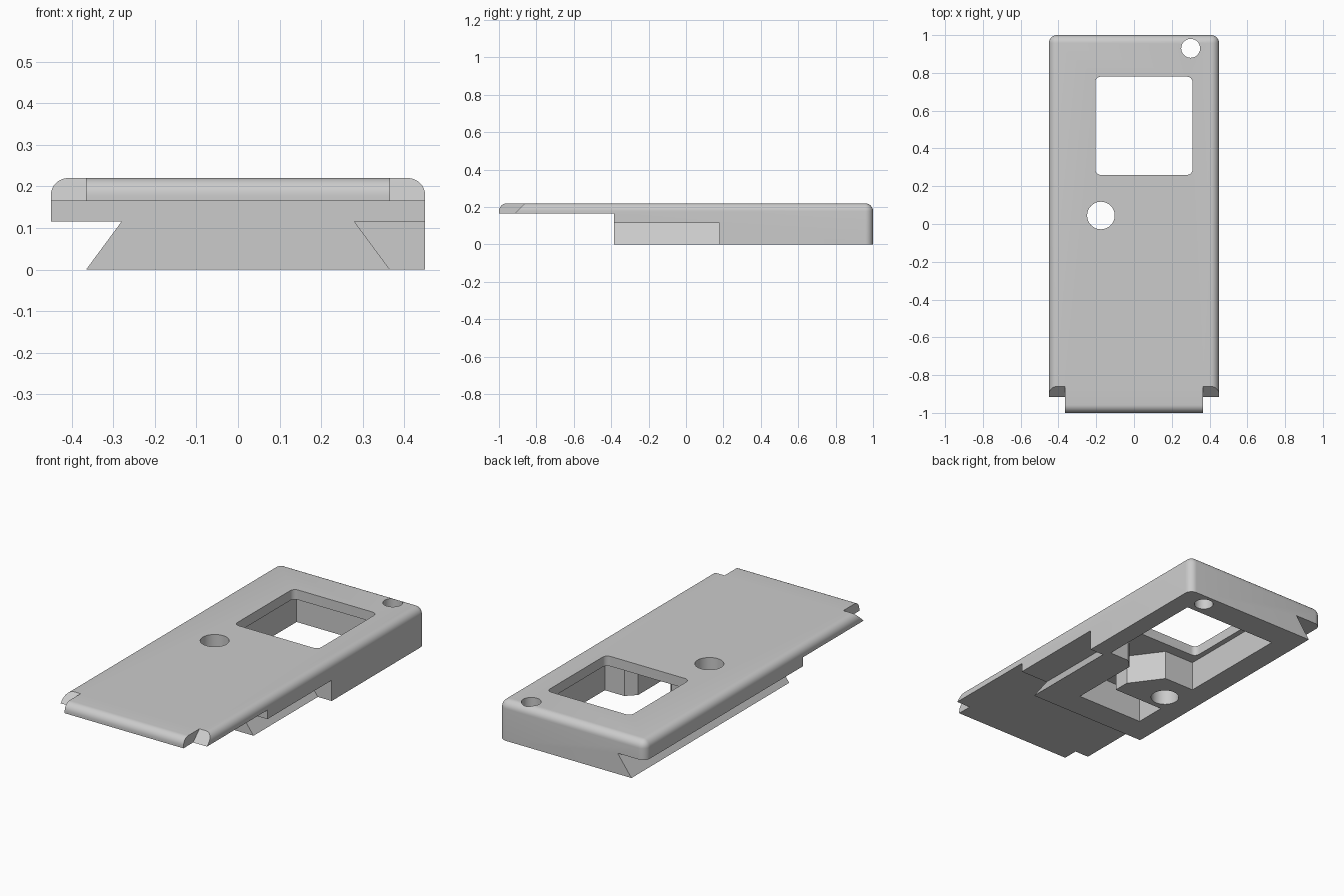
import bpy, bmesh, math
from mathutils import Vector

if "Cube" in bpy.data.objects:
    bpy.data.objects.remove(bpy.data.objects["Cube"])

AXES = {"X": (1, 2, 0), "Y": (0, 2, 1), "Z": (0, 1, 2)}


def prism(name, outline, axis, lo, hi):
    """Closed solid: a 2D outline swept along an axis from lo to hi."""
    bm = bmesh.new()
    a, b, c = AXES[axis]
    rings = []
    for level in (lo, hi):
        ring = []
        for u, v in outline:
            co = Vector()
            co[a], co[b], co[c] = u, v, level
            ring.append(bm.verts.new(co))
        bm.faces.new(ring)
        rings.append(ring)
    low, high = rings
    for i in range(len(low)):
        bm.faces.new((low[i - 1], low[i], high[i], high[i - 1]))
    bmesh.ops.recalc_face_normals(bm, faces=bm.faces[:])
    if bm.calc_volume(signed=True) < 0:
        bmesh.ops.reverse_faces(bm, faces=bm.faces[:])
    mesh = bpy.data.meshes.new(name)
    bm.to_mesh(mesh)
    bm.free()
    obj = bpy.data.objects.new(name, mesh)
    bpy.context.collection.objects.link(obj)
    return obj


def rect(x0, x1, y0, y1):
    return [(x0, y0), (x1, y0), (x1, y1), (x0, y1)]


def circle(x, y, r, n=48):
    return [(x + r * math.cos(i * math.tau / n), y + r * math.sin(i * math.tau / n)) for i in range(n)]


def round_edges(obj, test, radius):
    """Round every edge whose two ends pass the test."""
    bm = bmesh.new()
    bm.from_mesh(obj.data)
    edges = [e for e in bm.edges if test(e.verts[0].co, e.verts[1].co)]
    bmesh.ops.bevel(bm, geom=edges, offset=radius, segments=8, profile=0.5, affect="EDGES")
    bm.to_mesh(obj.data)
    bm.free()


def upright(p, q):
    return abs(p.z - q.z) > 0.1 and abs(p.x - q.x) + abs(p.y - q.y) < 0.001


def cut(obj, cutter):
    mod = obj.modifiers.new("cut", "BOOLEAN")
    mod.operation, mod.solver, mod.object = "DIFFERENCE", "EXACT", cutter
    bpy.context.view_layer.objects.active = obj
    bpy.ops.object.modifier_apply(modifier=mod.name)
    bpy.data.objects.remove(cutter)


# Cover plate: side profile with a thin front tongue and a thick rear block
plate = prism("cover_plate", [(-1, .165), (-.385, .165), (-.385, 0), (1, 0), (1, .22), (-1, .22)], "X", -.45, .45)
round_edges(plate, lambda p, q: min(p.z, q.z) > .21 or (upright(p, q) and p.y > .9), .042)

# Dovetail grooves: full length on one side, stopped short on the other
groove = [(.28, .115), (.6, .115), (.6, -.1), (.365, -.1), (.365, 0)]
cut(plate, prism("right_groove", [(-x, z) for x, z in groove], "Y", -.5, 1.1))
cut(plate, prism("left_groove", groove, "Y", -.5, .18))

# Sloped notches in the front corners
for side in (-1, 1):
    lo, hi = sorted((side * .365, side * .6))
    cut(plate, prism("corner_notch", [(-1.2, .1), (-.98, .1), (-.8, .28), (-1.2, .28)], "X", lo, hi))

# Window through the top, opening into a wider pocket below
window = prism("window", rect(-.205, .31, .26, .78), "Z", -.1, .4)
round_edges(window, upright, .03)
cut(plate, window)
pocket = [(-.235, .2), (-.05, .2), (.075, .03), (.075, -.06), (-.235, -.06), (-.235, -.235),
          (.175, -.235), (.175, .17), (.225, .22), (.345, .22), (.345, .85), (-.235, .85)]
cut(plate, prism("pocket", pocket, "Z", -.1, .165))

# Round holes
cut(plate, prism("corner_hole", circle(.3, .93, .05), "Z", -.1, .4))
cut(plate, prism("post_hole", circle(-.175, .045, .073), "Z", -.1, .4))

# Material and shading
grey = bpy.data.materials.new("plain_grey")
grey.use_nodes = True
grey.diffuse_color = (.6, .6, .6, 1)
grey.node_tree.nodes["Principled BSDF"].inputs["Base Color"].default_value = (.6, .6, .6, 1)
plate.data.materials.clear()
plate.data.materials.append(grey)
for other in bpy.context.selected_objects:
    other.select_set(False)
plate.select_set(True)
bpy.context.view_layer.objects.active = plate
bpy.ops.object.shade_smooth_by_angle(angle=math.radians(30))
